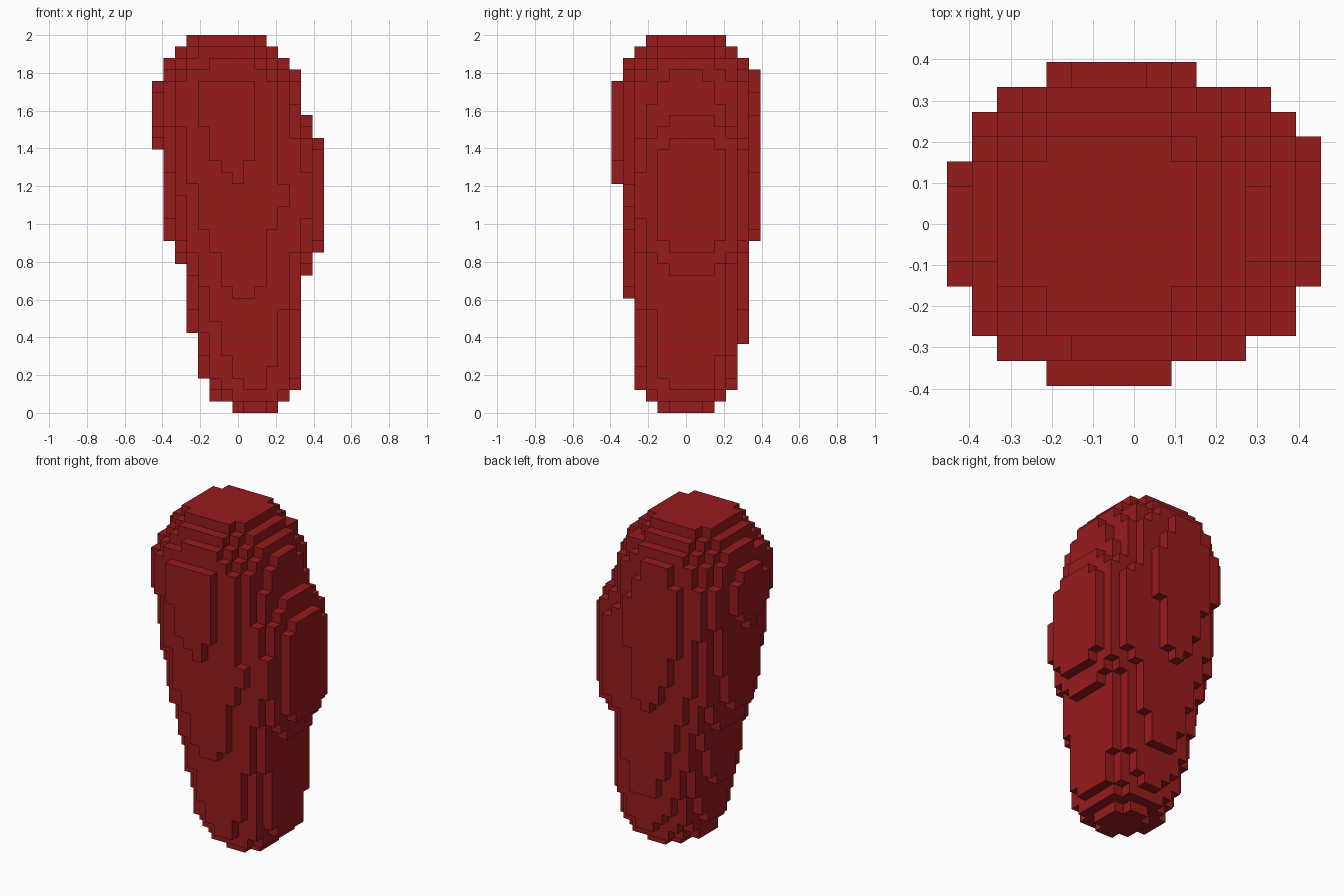
import bpy
import bmesh

cube = bpy.data.objects.get("Cube")
if cube:
    bpy.data.objects.remove(cube, do_unlink=True)

NX, NY, NZ = 15, 13, 33
CELL = 2 / NZ

# Edge profiles of the tapered body, in cells: (height, edge position)
X_LOW = [(0, 8.2), (1, 5.7), (3, 4.5), (7, 3.5), (13, 2.5), (15, 1.5), (24, .5),
         (27, .1), (29, .45), (31, 1.5), (32, 2.5), (33, 3.3)]
X_HIGH = [(0, 10.7), (1, 11.5), (2, 12.5), (3, 13.2), (8, 13.4), (26, 13.3),
          (30, 12.5), (31, 11.5), (32, 10.5), (33, 9.8)]
Y_LOW = [(0, 4.6), (1, 3.5), (2, 2.5), (10, 1.5), (21, .5), (28, .1), (29, .45),
         (31, 1.5), (32, 2.5), (33, 3.3)]
Y_HIGH = [(0, 8.4), (1, 9.5), (2, 10.5), (6, 11.5), (16, 12.5), (24, 13),
          (30, 12.5), (31, 11.5), (32, 10.5), (33, 9.8)]


def edge(profile, z):
    """Linear interpolation along a profile."""
    for (za, a), (zb, b) in zip(profile, profile[1:]):
        if z <= zb:
            return a + (b - a) * (z - za) / (zb - za)


def in_body(x, y, z):
    x0, x1 = edge(X_LOW, z), edge(X_HIGH, z)
    y0, y1 = edge(Y_LOW, z), edge(Y_HIGH, z)
    dx = abs(2 * x - x0 - x1) / (x1 - x0)
    dy = abs(2 * y - y0 - y1) / (y1 - y0)
    return dx ** 2.2 + dy ** 2.2 <= 1.02


def in_bulge(x, y, z):
    offsets = ((x - 9.3) / 5.9, (y - 6.9) / 5.6, (z - 19) / 8.75)
    return sum(abs(d) ** 2.5 for d in offsets) < .999


# Fill the grid of cells
cells = set()
for i in range(NX):
    for j in range(NY):
        for k in range(NZ):
            centre = (i + .5, j + .5, k + .5)
            if in_body(*centre) or in_bulge(*centre):
                cells.add((i, j, k))

# Skin the exposed sides of the cells
bm = bmesh.new()
corners = {}


def corner(p):
    if p not in corners:
        corners[p] = bm.verts.new(((p[0] - NX / 2) * CELL,
                                   (p[1] - NY / 2) * CELL, p[2] * CELL))
    return corners[p]


for cell in sorted(cells):
    for axis in range(3):
        for side in (0, 1):
            neighbour = list(cell)
            neighbour[axis] += 2 * side - 1
            if tuple(neighbour) in cells:
                continue
            quad = []
            for u, v in ((0, 0), (1, 0), (1, 1), (0, 1)):
                p = list(cell)
                p[axis] += side
                p[(axis + 1) % 3] += u
                p[(axis + 2) % 3] += v
                quad.append(corner(tuple(p)))
            bm.faces.new(quad if side else quad[::-1])

mesh = bpy.data.meshes.new("stepped_body")
bm.to_mesh(mesh)
bm.free()

# Deep red material
red = bpy.data.materials.new("deep_red")
red.use_nodes = True
colour = (0.31, 0.011, 0.012, 1)
red.diffuse_color = colour
red.node_tree.nodes["Principled BSDF"].inputs["Base Color"].default_value = colour
mesh.materials.append(red)

body = bpy.data.objects.new("stepped_body", mesh)
bpy.context.collection.objects.link(body)
